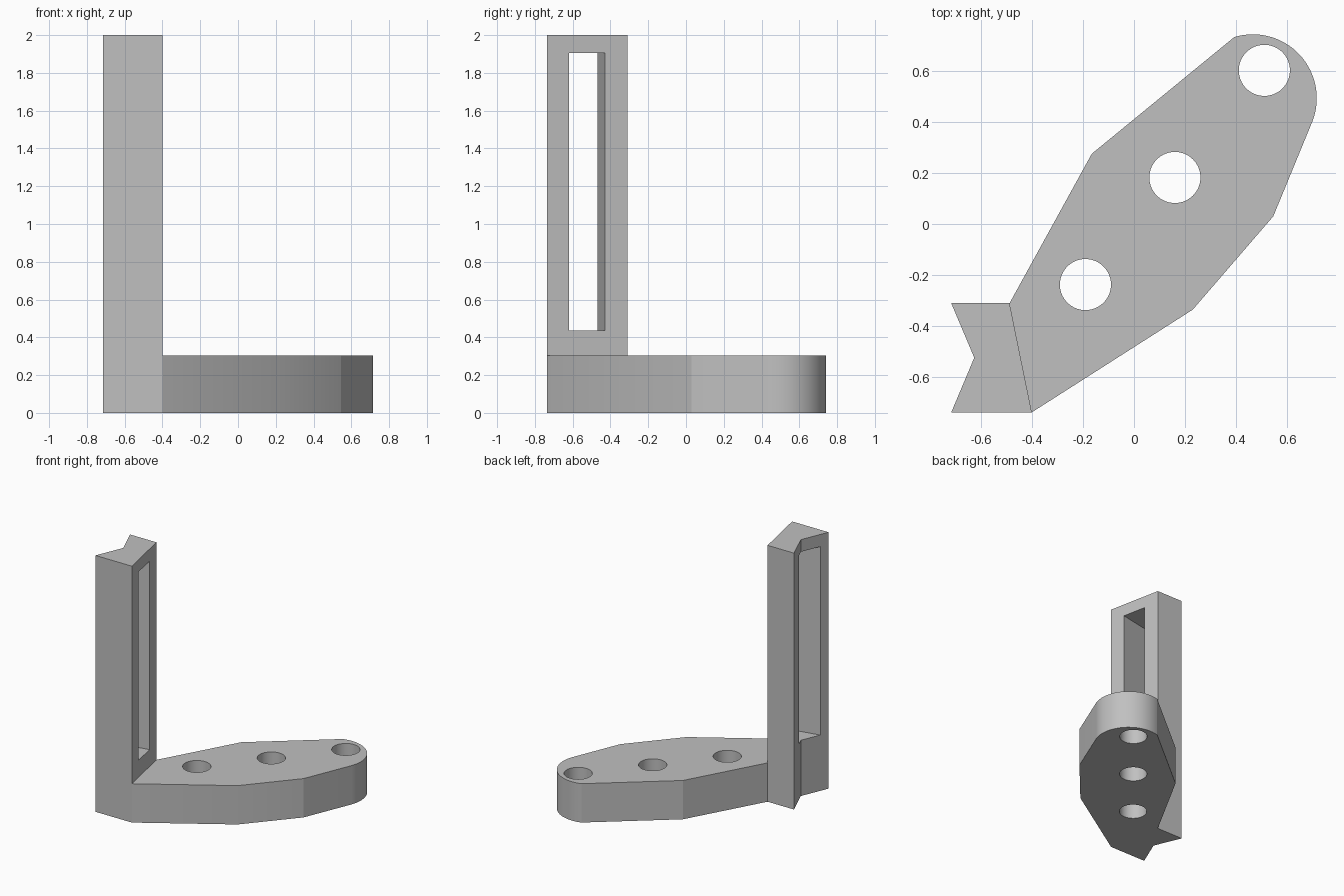
import bpy, bmesh
from math import radians, cos, sin, atan2, hypot
from mathutils import Vector

cube = bpy.data.objects.get("Cube")
if cube:
    bpy.data.objects.remove(cube, do_unlink=True)

grey = bpy.data.materials.new("plain grey")
grey.use_nodes = True
grey.diffuse_color = (0.53, 0.53, 0.53, 1)
grey.node_tree.nodes["Principled BSDF"].inputs["Base Color"].default_value = grey.diffuse_color


def prism(name, outline, height):
    """Extrude a counter-clockwise outline up from the ground."""
    bm = bmesh.new()
    bottom = bm.faces.new([bm.verts.new((x, y, 0)) for x, y in outline])
    top = bmesh.ops.extrude_face_region(bm, geom=[bottom], use_keep_orig=True)
    moved = [v for v in top["geom"] if isinstance(v, bmesh.types.BMVert)]
    bmesh.ops.translate(bm, verts=moved, vec=(0, 0, height))
    bmesh.ops.recalc_face_normals(bm, faces=bm.faces)
    mesh = bpy.data.meshes.new(name)
    bm.to_mesh(mesh)
    bm.free()
    mesh.materials.append(grey)
    obj = bpy.data.objects.new(name, mesh)
    bpy.context.collection.objects.link(obj)
    return obj


def activate(obj):
    bpy.ops.object.select_all(action="DESELECT")
    obj.select_set(True)
    bpy.context.view_layer.objects.active = obj


def cut(obj, cutter):
    """Subtract the cutter, then remove it."""
    cutter.hide_render = True
    mod = obj.modifiers.new("cut", "BOOLEAN")
    mod.operation = "DIFFERENCE"
    mod.solver = "EXACT"
    mod.object = cutter
    activate(obj)
    bpy.ops.object.modifier_apply(modifier=mod.name)
    bpy.data.objects.remove(cutter, do_unlink=True)


# Slanted joint shared by the post and the foot
joint_front = Vector((-0.40, -0.737))
joint_back = Vector((-0.487, -0.31))
slant = joint_back - joint_front

# Foot: faceted arm with a rounded tip
BASE_H = 0.303
tip, tip_r = Vector((0.465, 0.492)), 0.25
arc = [(tip.x + tip_r * cos(radians(-21 + 4 * i)),
        tip.y + tip_r * sin(radians(-21 + 4 * i))) for i in range(33)]
foot = prism("foot", [joint_front, (0.23, -0.335), (0.545, 0.03), *arc,
                      (-0.165, 0.275), joint_back], BASE_H)

# Three evenly spaced bolt holes along the foot
for i in range(3):
    bpy.ops.mesh.primitive_cylinder_add(
        vertices=64, radius=0.1, depth=1,
        location=(-0.19 + 0.35 * i, -0.237 + 0.419 * i, BASE_H / 2))
    cut(foot, bpy.context.object)
activate(foot)
bpy.ops.object.shade_smooth_by_angle(angle=radians(17.5))

# Upright post with a V notch down its outer side
post = prism("post", [(-0.715, -0.737), joint_front, joint_back,
                      (-0.715, -0.31), (-0.625, -0.523)], 2.0)

# Tall slot cut square to the slanted joint face
SLOT_LOW, SLOT_HIGH = 0.435, 1.905
slot_mid = joint_front.lerp(joint_back, 0.498)
bpy.ops.mesh.primitive_cube_add(
    size=1, location=(slot_mid.x, slot_mid.y, (SLOT_LOW + SLOT_HIGH) / 2),
    rotation=(0, 0, atan2(-slant.x, slant.y)))
slot = bpy.context.object
slot.scale = (1, 0.19 * hypot(slant.x, slant.y) / slant.y, SLOT_HIGH - SLOT_LOW)
bpy.context.view_layer.update()
cut(post, slot)
